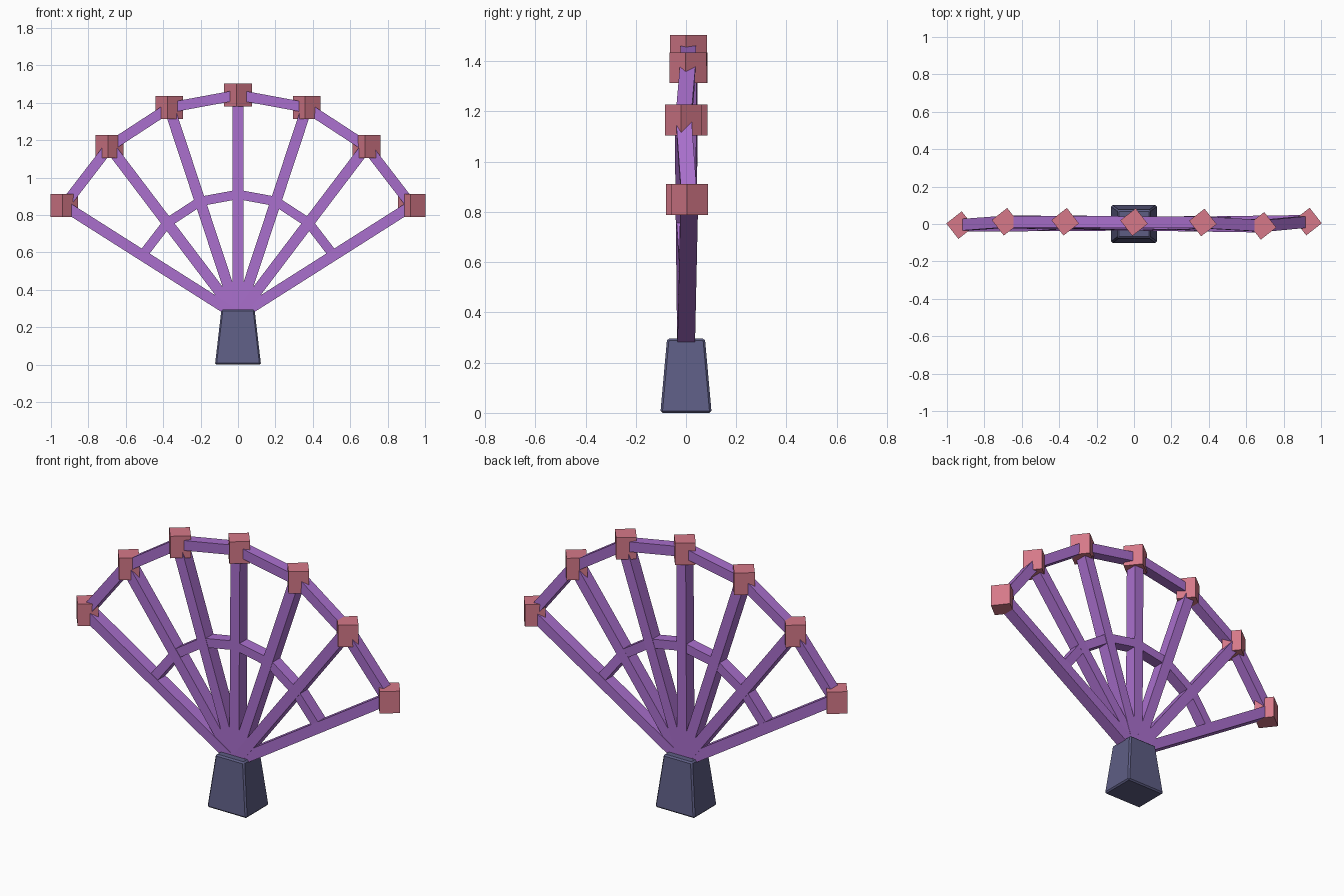
import bpy
import bmesh
from math import radians
from mathutils import Vector, Matrix

default = bpy.data.objects.get("Cube")
if default:
    bpy.data.objects.remove(default, do_unlink=True)


def material(name, rgb):
    m = bpy.data.materials.new(name)
    m.use_nodes = True
    m.diffuse_color = (*rgb, 1)
    m.node_tree.nodes["Principled BSDF"].inputs["Base Color"].default_value = (*rgb, 1)
    return m


purple = material("purple", (0.40, 0.16, 0.61))
pink = material("dusty pink", (0.67, 0.19, 0.25))
slate = material("slate blue", (0.11, 0.11, 0.23))


def box(name, matrix, mat, taper=None, bevel=0):
    """Unit cube placed by a matrix, optionally narrowed at the top."""
    bm = bmesh.new()
    bmesh.ops.create_cube(bm, size=1)
    if taper:
        for v in bm.verts:
            if v.co.z > 0:
                v.co.x *= taper[0]
                v.co.y *= taper[1]
    bm.transform(matrix)
    if bevel:
        bmesh.ops.bevel(bm, geom=bm.edges[:], offset=bevel, segments=1, affect='EDGES')
    bmesh.ops.recalc_face_normals(bm, faces=bm.faces)
    mesh = bpy.data.meshes.new(name)
    bm.to_mesh(mesh)
    bm.free()
    mesh.materials.append(mat)
    ob = bpy.data.objects.new(name, mesh)
    bpy.context.collection.objects.link(ob)
    return ob


def beam(name, a, b, width, depth):
    """Square beam from a to b, with its depth along y."""
    d = (b - a).normalized()
    side = Vector((0, 1, 0)).cross(d).normalized()
    rot = Matrix((side, d.cross(side), d)).transposed().to_4x4()
    size = Matrix.Diagonal((width, depth, (b - a).length, 1))
    return box(name, Matrix.Translation((a + b) / 2) @ rot @ size, purple)


# Rib tips along the outer arc
half = [(0.93, 0.85), (0.687, 1.166), (0.368, 1.374)]
arc = [(-x, z) for x, z in half] + [(0, 1.442)] + half[::-1]
depths = [-0.006, 0.012, 0.012, 0.01, 0.008, -0.01, 0.013]
tips = [Vector((x, y, z)) for (x, z), y in zip(arc, depths)]
hub = Vector((0, 0, 0.26))

# Foot
box("base", Matrix.Translation((0, 0, 0.148)) @ Matrix.Diagonal((0.246, 0.204, 0.296, 1)),
    slate, taper=(0.72, 0.74), bevel=0.008)

# Ribs and corner blocks
for i, tip in enumerate(tips, 1):
    beam(f"rib_{i}", hub, tip, 0.058, 0.07)
    turn = Matrix.Rotation(radians(38), 4, 'Z')
    block = Matrix.Diagonal((0.105, 0.105, 0.123, 1))
    box(f"tip_block_{i}", Matrix.Translation(tip) @ turn @ block, pink)

# Outer rails and inner braces
for i, (a, b) in enumerate(zip(tips, tips[1:]), 1):
    beam(f"outer_rail_{i}", a, b, 0.055, 0.062)
    beam(f"inner_brace_{i}", hub.lerp(a, 0.55), hub.lerp(b, 0.55), 0.05, 0.066)
